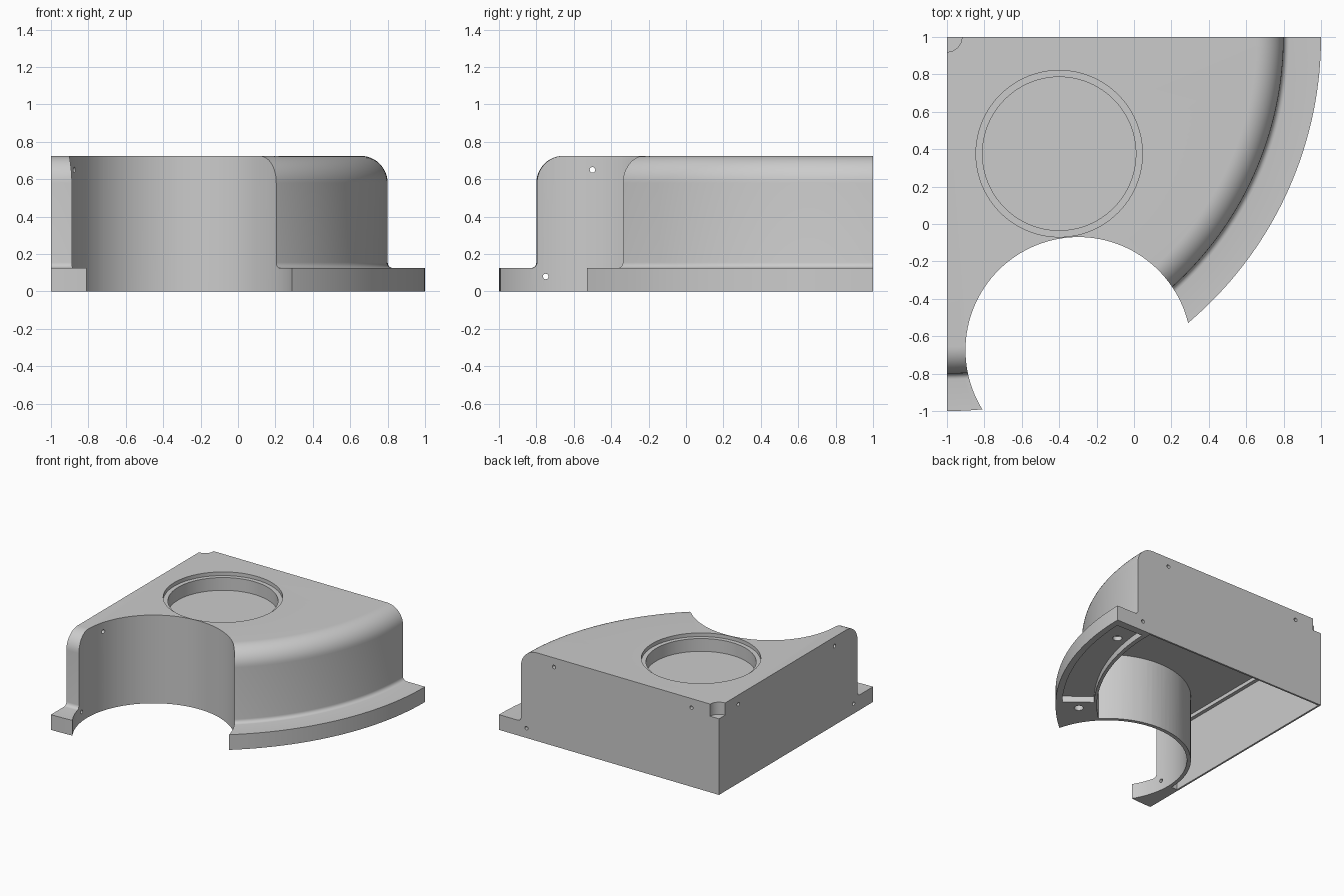
import bpy
import bmesh
from math import sin, cos, radians
from mathutils import Vector

cube = bpy.data.objects.get("Cube")
if cube:
    bpy.data.objects.remove(cube, do_unlink=True)

grey = bpy.data.materials.new("plain grey")
grey.use_nodes = True
grey.diffuse_color = (0.6, 0.6, 0.6, 1)
grey.node_tree.nodes["Principled BSDF"].inputs["Base Color"].default_value = (0.6, 0.6, 0.6, 1)

CORNER = (-1, 1)
HEIGHT = 0.725


def finish(bm, name):
    bmesh.ops.recalc_face_normals(bm, faces=bm.faces)
    mesh = bpy.data.meshes.new(name)
    bm.to_mesh(mesh)
    bm.free()
    obj = bpy.data.objects.new(name, mesh)
    bpy.context.collection.objects.link(obj)
    obj.data.materials.append(grey)
    return obj


def sector(name, profile, centre, start=-90, end=0, steps=64):
    """Sweep a closed (radius, z) outline about a vertical line, with flat ends."""
    bm = bmesh.new()
    axis = {p: bm.verts.new((*centre, p[1])) for p in profile if p[0] == 0}
    rings = []
    for i in range(steps + 1):
        a = radians(start + (end - start) * i / steps)
        rings.append([axis[p] if p in axis else
                      bm.verts.new((centre[0] + p[0] * cos(a), centre[1] + p[0] * sin(a), p[1]))
                      for p in profile])
    n = len(profile)
    for r0, r1 in zip(rings, rings[1:]):
        for j in range(n):
            k = (j + 1) % n
            quad = list(dict.fromkeys((r0[j], r0[k], r1[k], r1[j])))
            if len(quad) > 2:
                bm.faces.new(quad)
    bm.faces.new(rings[0])
    bm.faces.new(rings[-1])
    return finish(bm, name)


def cylinder(name, centre, radius, depth, direction=(0, 0, 1), sides=96):
    bm = bmesh.new()
    bmesh.ops.create_cone(bm, cap_ends=True, segments=sides,
                          radius1=radius, radius2=radius, depth=depth)
    turn = Vector((0, 0, 1)).rotation_difference(Vector(direction)).to_matrix()
    bmesh.ops.rotate(bm, verts=bm.verts, cent=(0, 0, 0), matrix=turn)
    bmesh.ops.translate(bm, verts=bm.verts, vec=centre)
    return finish(bm, name)


def cut(target, cutter):
    mod = target.modifiers.new("cut", 'BOOLEAN')
    mod.operation = 'DIFFERENCE'
    mod.solver = 'EXACT'
    mod.object = cutter
    bpy.context.view_layer.objects.active = target
    bpy.ops.object.modifier_apply(modifier=mod.name)
    bpy.data.objects.remove(cutter, do_unlink=True)


def arc(centre, radius, start, end, steps):
    out = []
    for i in range(steps + 1):
        a = radians(start + (end - start) * i / steps)
        out.append((centre[0] + radius * cos(a), centre[1] + radius * sin(a)))
    return out


# Quarter-round housing with rounded shoulder and base flange
flange = 0.125
shoulder, foot = 0.145, 0.03
outline = [(0, 0), (2, 0), (2, flange)]
outline += arc((1.8 + foot, flange + foot), foot, 270, 180, 5)
outline += arc((1.8 - shoulder, HEIGHT - shoulder), shoulder, 0, 90, 12)
outline += [(0, HEIGHT)]
housing = sector("housing", outline, CORNER)

# Hollow underside with a small ledge below the ceiling and a curved wall around the bay
bay = (-0.297, -0.674, 0.3)
for wall, radius, ceiling in ((0.015, 1.655, 0.525), (0.045, 1.625, 0.555)):
    shape = [(0, -0.1), (radius, -0.1), (radius, ceiling), (0, ceiling)]
    cavity = sector("cavity", shape, (-1 + wall, 1 - wall))
    cut(cavity, cylinder("bay_wall", bay, 0.634, 2))
    cut(housing, cavity)

# Large round cutout
cut(housing, cylinder("bay", bay, 0.604, 2, sides=128))

# Stepped round pocket in the top
for radius, floor in ((0.445, 0.695), (0.41, 0.59)):
    cut(housing, cylinder("pocket", (-0.4, 0.376, floor + 0.25), radius, 0.5))

# Corner notch
cut(housing, cylinder("notch", (*CORNER, HEIGHT), 0.08, 0.2, sides=48))

# Shallow recess and screw holes under the flange
recess = [(1.71, -0.05), (1.95, -0.05), (1.95, 0.05), (1.71, 0.05)]
cut(housing, sector("recess", recess, CORNER, -38.5, -2, 32))
for angle, reach in ((-9, 1.79), (-41.3, 1.825)):
    a = radians(angle)
    spot = (CORNER[0] + reach * cos(a), CORNER[1] + reach * sin(a), 0)
    cut(housing, cylinder("screw_hole", spot, 0.035, 0.17, sides=24))

# Small pin holes, matched on both flat sides
for along, z in ((0.25, 0.65), (1.5, 0.65), (1.75, 0.08)):
    for spot, way in (((-1, 1 - along, z), (1, 0, 0)), ((-1 + along, 1, z), (0, 1, 0))):
        cut(housing, cylinder("pin_hole", spot, 0.015, 0.44, way, sides=16))

bpy.ops.object.select_all(action='DESELECT')
housing.select_set(True)
bpy.context.view_layer.objects.active = housing
bpy.ops.object.shade_smooth_by_angle(angle=radians(30))
